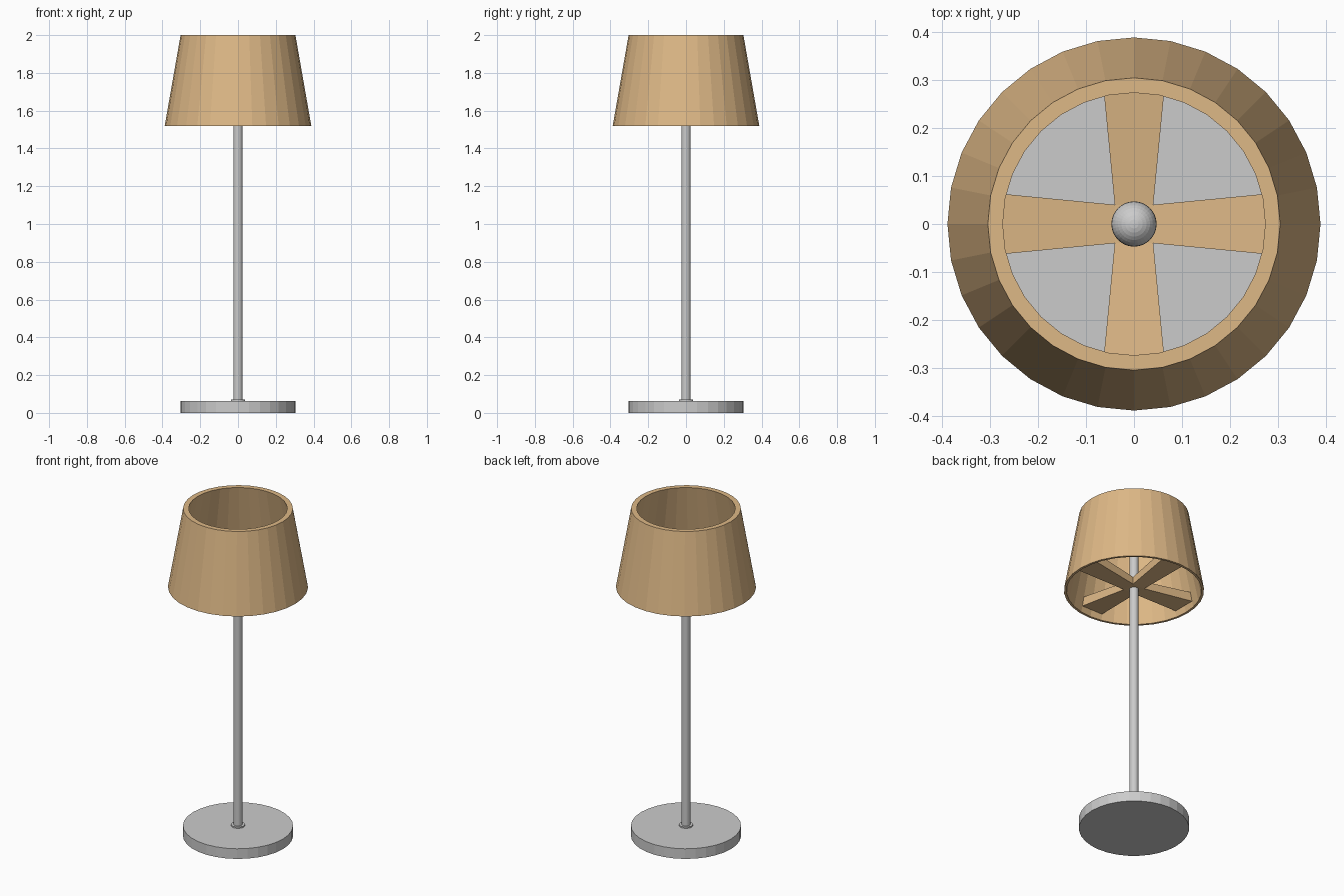
import bpy, bmesh
from mathutils import Vector

if "Cube" in bpy.data.objects:
    bpy.data.objects.remove(bpy.data.objects["Cube"])

tan = bpy.data.materials.new("tan_shade")
tan.diffuse_color = (0.73, 0.48, 0.24, 1)
tan.use_nodes = True
tan.node_tree.nodes["Principled BSDF"].inputs["Base Color"].default_value = tan.diffuse_color


def finish(name, bm, mat=None):
    bmesh.ops.recalc_face_normals(bm, faces=bm.faces)
    me = bpy.data.meshes.new(name)
    bm.to_mesh(me)
    bm.free()
    ob = bpy.data.objects.new(name, me)
    bpy.context.collection.objects.link(ob)
    if mat:
        me.materials.append(mat)
    return ob


def cylinder(name, r, z0, z1, sides=32):
    bm = bmesh.new()
    bmesh.ops.create_cone(bm, cap_ends=True, segments=sides, radius1=r, radius2=r, depth=z1 - z0)
    bmesh.ops.translate(bm, verts=bm.verts, vec=(0, 0, (z0 + z1) / 2))
    return finish(name, bm)


# Base, collar and pole
cylinder("base", 0.305, 0, 0.062)
cylinder("pole_collar", 0.038, 0.06, 0.07)
cylinder("pole", 0.024, 0.065, 1.80)

# Bulb on the pole
bm = bmesh.new()
bmesh.ops.create_uvsphere(bm, u_segments=32, v_segments=16, radius=0.047)
bmesh.ops.translate(bm, verts=bm.verts, vec=(0, 0, 1.82))
finish("bulb", bm)

# Tapered hollow shade: outer and inner rings joined into a closed wall
bm = bmesh.new()
rings = []
for r, z in [(0.388, 1.52), (0.304, 2.0), (0.273, 2.0), (0.374, 1.52)]:
    rings.append(bmesh.ops.create_circle(bm, segments=32, radius=r)["verts"])
    bmesh.ops.translate(bm, verts=rings[-1], vec=(0, 0, z))
for a, b in zip(rings, rings[1:] + rings[:1]):
    for i in range(32):
        j = (i + 1) % 32
        bm.faces.new((a[i], a[j], b[j], b[i]))
finish("lampshade", bm, tan)

# Cross support: square hub with four arms that widen and rise outwards
bm = bmesh.new()
bmesh.ops.create_cube(bm, size=1)
for v in bm.verts:
    v.co = Vector((v.co.x * 0.08, v.co.y * 0.08, 1.5525 + v.co.z * 0.045))
bm.normal_update()
for f in [f for f in bm.faces if abs(f.normal.z) < 0.5]:
    n = f.normal.copy()
    side = Vector((-n.y, n.x, 0))
    end = bmesh.ops.extrude_discrete_faces(bm, faces=[f])["faces"][0]
    for v in end.verts:
        s = 1 if v.co.dot(side) > 0 else -1
        z = 1.61 if v.co.z > 1.5525 else 1.555
        v.co = n * 0.36 + side * s * 0.071 + Vector((0, 0, z))
finish("shade_support", bm, tan)
